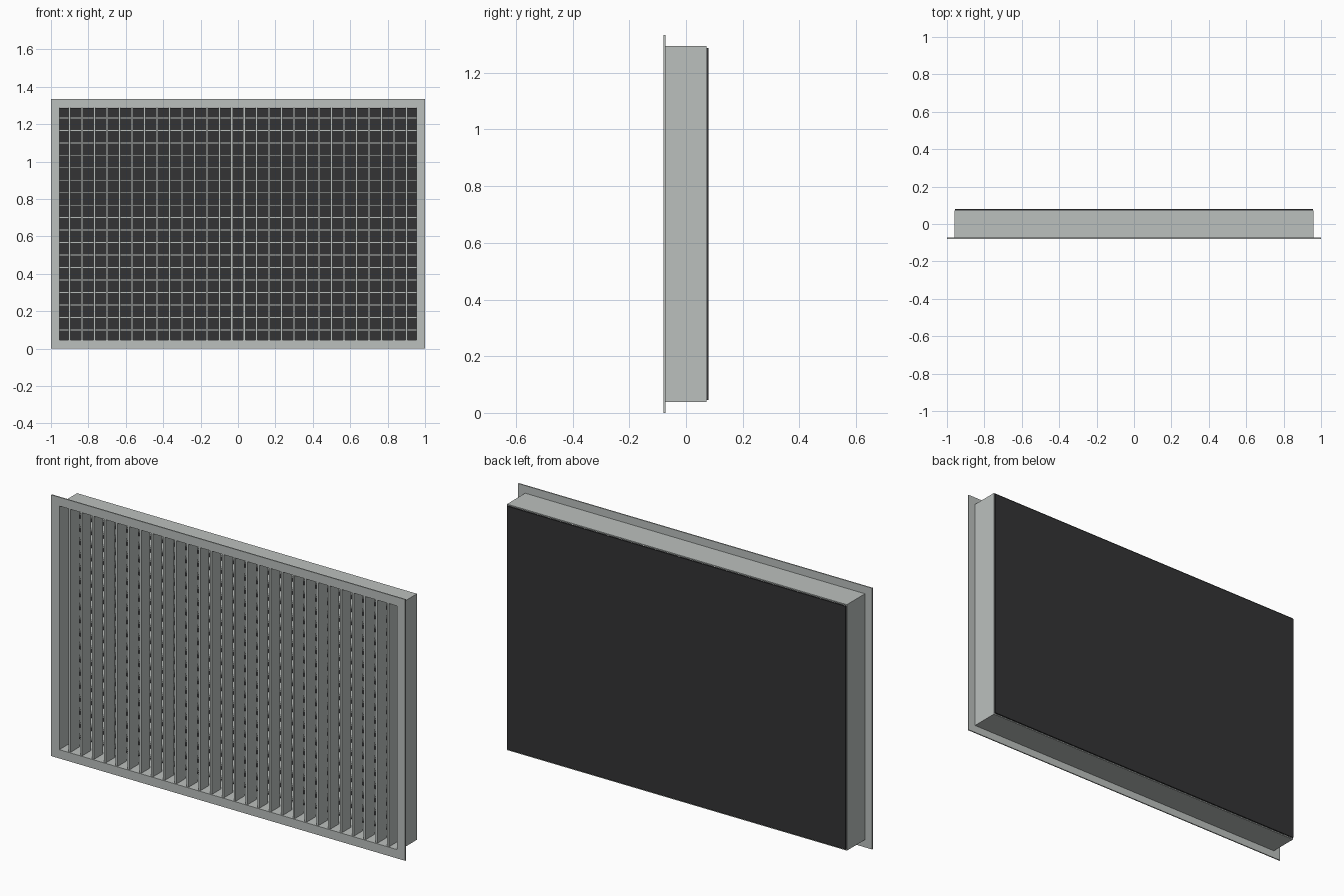
import bpy
import bmesh

old = bpy.data.objects.get("Cube")
if old:
    bpy.data.objects.remove(old, do_unlink=True)


def material(name, color):
    m = bpy.data.materials.new(name)
    m.use_nodes = True
    m.diffuse_color = color
    m.node_tree.nodes["Principled BSDF"].inputs["Base Color"].default_value = color
    return m


metal = material("light grey metal", (0.50, 0.53, 0.515, 1))
dark = material("dark backing", (0.033, 0.033, 0.035, 1))

MID = 0.667            # height of the centre
PITCH = 0.0667         # spacing of the blades
INNER_X, INNER_Z = 0.954, 0.622


def build(name, boxes, mat):
    """One object from boxes given as (x0, x1, y0, y1, z0, z1)."""
    bm = bmesh.new()
    for x0, x1, y0, y1, z0, z1 in boxes:
        for v in bmesh.ops.create_cube(bm, size=1)["verts"]:
            v.co = (x1 if v.co.x > 0 else x0,
                    y1 if v.co.y > 0 else y0,
                    z1 if v.co.z > 0 else z0)
    mesh = bpy.data.meshes.new(name)
    bm.to_mesh(mesh)
    bm.free()
    mesh.materials.append(mat)
    obj = bpy.data.objects.new(name, mesh)
    bpy.context.collection.objects.link(obj)
    return obj


def ring(name, half_x, half_z, y0, y1, mat):
    """Rectangular frame around the inner opening, as one clean mesh."""
    bm = bmesh.new()
    corners = [(-1, -1), (1, -1), (1, 1), (-1, 1)]
    outer = [bm.verts.new((sx * half_x, y0, MID + sz * half_z)) for sx, sz in corners]
    inner = [bm.verts.new((sx * INNER_X, y0, MID + sz * INNER_Z)) for sx, sz in corners]
    faces = []
    for i in range(4):
        j = (i + 1) % 4
        faces.append(bm.faces.new((outer[i], outer[j], inner[j], inner[i])))
    new = bmesh.ops.extrude_face_region(bm, geom=faces, use_keep_orig=True)["geom"]
    for v in new:
        if isinstance(v, bmesh.types.BMVert):
            v.co.y = y1
    bmesh.ops.recalc_face_normals(bm, faces=bm.faces)
    mesh = bpy.data.meshes.new(name)
    bm.to_mesh(mesh)
    bm.free()
    mesh.materials.append(mat)
    obj = bpy.data.objects.new(name, mesh)
    bpy.context.collection.objects.link(obj)
    return obj


# Front flange and the duct collar behind it
ring("front_flange", 1.0, MID, -0.079, -0.073, metal)
ring("collar", 0.96, 0.628, -0.073, 0.073, metal)

# Upright blades in front
t = 0.0055
build("upright_blades",
      [(x - t, x + t, -0.074, -0.002, MID - INNER_Z, MID + INNER_Z)
       for x in [(i - 13.5) * PITCH for i in range(28)]], metal)

# Level blades behind them
t = 0.005
build("level_blades",
      [(-INNER_X, INNER_X, -0.002, 0.068, z - t, z + t)
       for z in [MID + (i - 8.5) * PITCH for i in range(18)]], metal)

# Dark plate closing the back
build("back_plate",
      [(-0.957, 0.957, 0.073, 0.079, MID - 0.621, MID + 0.621)], dark)
